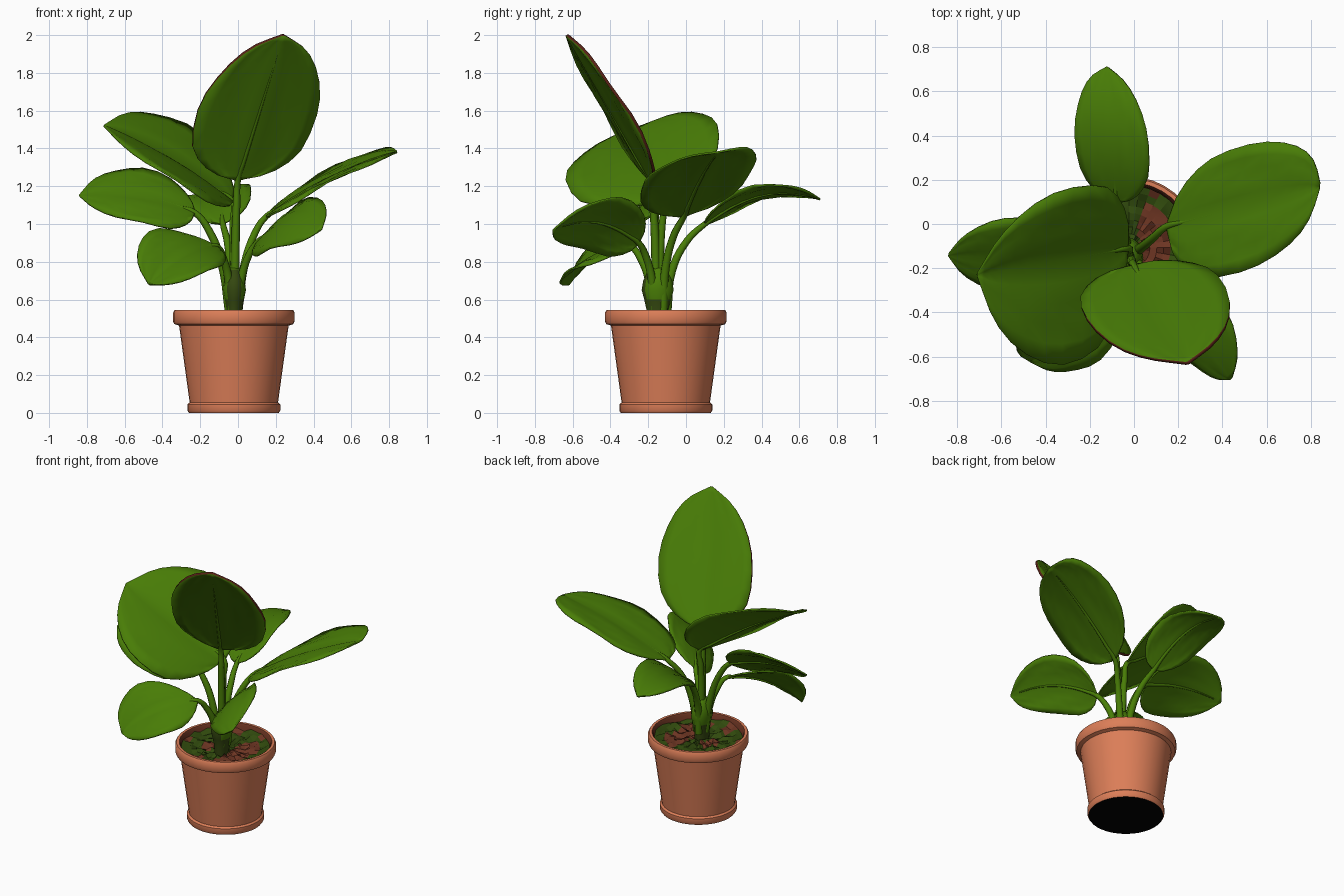
import bpy, bmesh, math, random
from mathutils import Vector

random.seed(4)
cube = bpy.data.objects.get("Cube")
if cube:
    bpy.data.objects.remove(cube)


def material(name, rgb):
    m = bpy.data.materials.new(name)
    m.use_nodes = True
    m.diffuse_color = (*rgb, 1)
    bsdf = m.node_tree.nodes["Principled BSDF"]
    bsdf.inputs["Base Color"].default_value = (*rgb, 1)
    bsdf.inputs["Roughness"].default_value = 0.7
    return m


LEAF = material("leaf green", (0.066, 0.205, 0.002))
TRUNK = material("dark stem green", (0.035, 0.065, 0.005))
CLAY = material("terracotta", (0.72, 0.21, 0.098))
SOIL = material("red brown soil", (0.15, 0.035, 0.016))
MOSS = material("moss green", (0.03, 0.068, 0.004))
BLACK = material("pot underside black", (0, 0, 0))
EDGE = material("dark red leaf edge", (0.1, 0.016, 0.008))


def select(ob):
    bpy.ops.object.select_all(action='DESELECT')
    ob.select_set(True)
    bpy.context.view_layer.objects.active = ob


def finish(bm, name, mats, angle=40):
    bmesh.ops.recalc_face_normals(bm, faces=bm.faces)
    me = bpy.data.meshes.new(name)
    bm.to_mesh(me)
    bm.free()
    ob = bpy.data.objects.new(name, me)
    bpy.context.collection.objects.link(ob)
    for m in mats:
        me.materials.append(m)
    select(ob)
    bpy.ops.object.shade_smooth_by_angle(angle=math.radians(angle))
    return ob


def lathe(profile, centre, sides, stretch=1.0):
    """Revolve (radius, z) points; the two ends meet the axis."""
    bm = bmesh.new()
    vs = [bm.verts.new((r, 0, z)) for r, z in profile]
    edges = [bm.edges.new(pair) for pair in zip(vs, vs[1:])]
    bmesh.ops.spin(bm, geom=vs + edges, cent=(0, 0, 0), axis=(0, 0, 1),
                   angle=math.tau, steps=sides, use_duplicate=False)
    bmesh.ops.remove_doubles(bm, verts=bm.verts, dist=0.0005)
    for v in bm.verts:
        v.co = (v.co.x + centre[0], v.co.y * stretch + centre[1], v.co.z)
    return bm


# Pot: footed, tapered, with a rolled rim; the inside is stained by soil
POT = Vector((-0.022, -0.107))
bm = lathe([(0, 0), (0.238, 0), (0.246, 0.012), (0.246, 0.045), (0.234, 0.055),
            (0.29, 0.462), (0.315, 0.47), (0.322, 0.485), (0.322, 0.53),
            (0.314, 0.545), (0.296, 0.545), (0.286, 0.53), (0.275, 0.44), (0, 0.44)],
           POT, 36)
pot = finish(bm, "pot", [CLAY, BLACK, SOIL], 35)
for p in pot.data.polygons:
    radius = (p.center.xy - POT).length
    if p.center.z < 0.005:
        p.material_index = 1
    elif radius < 0.293 and p.center.z > 0.43:
        p.material_index = 2

# Soil: a lumpy disc, mossy around the stems and rim, bare on the left
bm = bmesh.new()
ring_count, sides = 9, 36
rings = [[bm.verts.new((POT.x + 0.282 * k / ring_count * math.cos(a),
                        POT.y + 0.282 * k / ring_count * math.sin(a),
                        0.475 + 0.02 * (k / ring_count) ** 4 + random.uniform(0, 0.03)))
          for a in (math.tau * i / sides for i in range(sides))]
         for k in range(1, ring_count + 1)]
hub = bm.verts.new((*POT, 0.49))
for i in range(sides):
    j = (i + 1) % sides
    bm.faces.new((hub, rings[0][i], rings[0][j]))
    for inner, outer in zip(rings, rings[1:]):
        bm.faces.new((inner[i], outer[i], outer[j], inner[j]))
soil = finish(bm, "soil", [SOIL, MOSS], 15)
for p in soil.data.polygons:
    x, y, _ = p.center
    patch = math.sin(30 * x + 2) + math.sin(26 * y - 9 * x) + random.uniform(-0.3, 0.3)
    rim_moss = (p.center.xy - POT).length > 0.23
    bare = x > 0.02 and not rim_moss
    p.material_index = int(patch > (1.2 if bare else -0.7))

# Sheath where the stems join, dark at the foot and up the front
ROOT = Vector((-0.02, -0.15, 0.5))
bm = lathe([(0, 0.46), (0.04, 0.47), (0.044, 0.55), (0.052, 0.6), (0.062, 0.65),
            (0.056, 0.7), (0.034, 0.76), (0, 0.78)], ROOT.xy, 14, 1.4)
sheath = finish(bm, "stem_sheath", [LEAF, TRUNK], 50)
for p in sheath.data.polygons:
    p.material_index = int(p.center.z < 0.62 or p.normal.y < -0.6)

# Half width of a leaf along its length, from stalk to tip
OUTLINE = [(0, .03), (.025, .3), (.07, .54), (.13, .74), (.21, .9), (.32, .98), (.45, 1),
           (.57, .95), (.68, .84), (.78, .69), (.86, .52), (.92, .34), (.96, .17), (1, .012)]
ACROSS = 5


def leaf(name, base, tip, side_a, side_b, arch=0.0, cup=0.0, fullness=1.0,
         rim=LEAF, thickness=0.01):
    """Blade between base and tip; side_a and side_b reach its widest edges."""
    base, tip = Vector(base), Vector(tip)
    side_a, side_b = Vector(side_a), Vector(side_b)
    normal = (tip - base).cross(side_a - side_b).normalized()
    if normal.z < 0:
        normal.negate()

    def midrib(u):
        return base.lerp(tip, u) + Vector((0, 0, 4 * arch * u * (1 - u)))

    bm = bmesh.new()
    rows = []
    for u, w in OUTLINE:
        w **= 1 / fullness
        row = []
        for k in range(-ACROSS, ACROSS + 1):
            t = abs(k) / ACROSS
            side = side_a if k > 0 else side_b
            ripple = 0.008 * math.sin(11 * u + 2 * k) * t * w
            # A slight valley along the midrib, flattening toward the edge
            lift = cup * (math.sqrt(t) - t) * w + ripple
            row.append(bm.verts.new(midrib(u) + side * t * w + normal * lift))
        rows.append(row)
    for r, s in zip(rows, rows[1:]):
        for k in range(2 * ACROSS):
            bm.faces.new((r[k], r[k + 1], s[k + 1], s[k]))
    blade = finish(bm, name + "_leaf", [LEAF, rim], 60)
    thick = blade.modifiers.new("thickness", 'SOLIDIFY')
    thick.thickness = thickness
    thick.offset = 0
    thick.material_offset_rim = 1

    # Stalk bends outward from the sheath and runs on as the midrib
    out = base - ROOT
    start = ROOT + Vector((out.x * 0.12, out.y * 0.2, 0.04))
    path = [(start, .025), (ROOT + Vector((out.x * .3, out.y * .3, out.z * .5)), .023),
            (ROOT + Vector((out.x * .62, out.y * .62, out.z * .82)), .02), (base, .016)]
    path += [(midrib(u) - normal * 0.004, .012 - .009 * u) for u in (.12, .3, .5, .7, .9)]
    cu = bpy.data.curves.new(name + "_stalk", 'CURVE')
    cu.dimensions = '3D'
    cu.bevel_depth = 1
    cu.bevel_resolution = 2
    cu.resolution_u = 5
    cu.use_fill_caps = True
    sp = cu.splines.new('BEZIER')
    sp.bezier_points.add(len(path) - 1)
    for bp, (co, radius) in zip(sp.bezier_points, path):
        bp.co, bp.radius = co, radius
        bp.handle_left_type = bp.handle_right_type = 'AUTO'
    cu.materials.append(LEAF)
    ob = bpy.data.objects.new(name + "_stalk", cu)
    bpy.context.collection.objects.link(ob)
    select(ob)
    bpy.ops.object.convert(target='MESH')
    bpy.ops.object.shade_smooth_by_angle(angle=math.radians(60))


leaf("tall_front", (0, -.19, 1.235), (.24, -.63, 2.0),
     (.31, .09, .0), (-.32, -.05, .02), 0, .03, 1.15, EDGE, .016)
leaf("upper_right", (-.03, -.11, 1.12), (-.71, -.23, 1.52),
     (.06, .33, .19), (.01, -.47, -.11), .035, .06, 1.1)
leaf("middle_right", (-.23, -.16, 1.06), (-.84, -.14, 1.15),
     (0, .18, .145), (0, -.18, -.14), .045, .03, 1.1)
leaf("lower_front_right", (-.11, -.29, .88), (-.47, -.62, .68),
     (-.2, .0, .1), (.12, -.17, -.1), .065, .02, 1.1)
leaf("lower_front_left", (.1, -.25, .9), (.44, -.7, .97),
     (.13, .11, .13), (-.08, -.09, -.14), .075, .02, 1.2)
leaf("large_left", (.15, -.01, 1.04), (.84, .17, 1.38),
     (.06, .29, .08), (.02, -.29, -.01), .035, .04, 1.4)
leaf("back", (-.08, .1, 1.0), (-.12, .71, 1.13),
     (.165, -.02, .05), (-.17, .03, -.02), .09, .02, 1.2)
